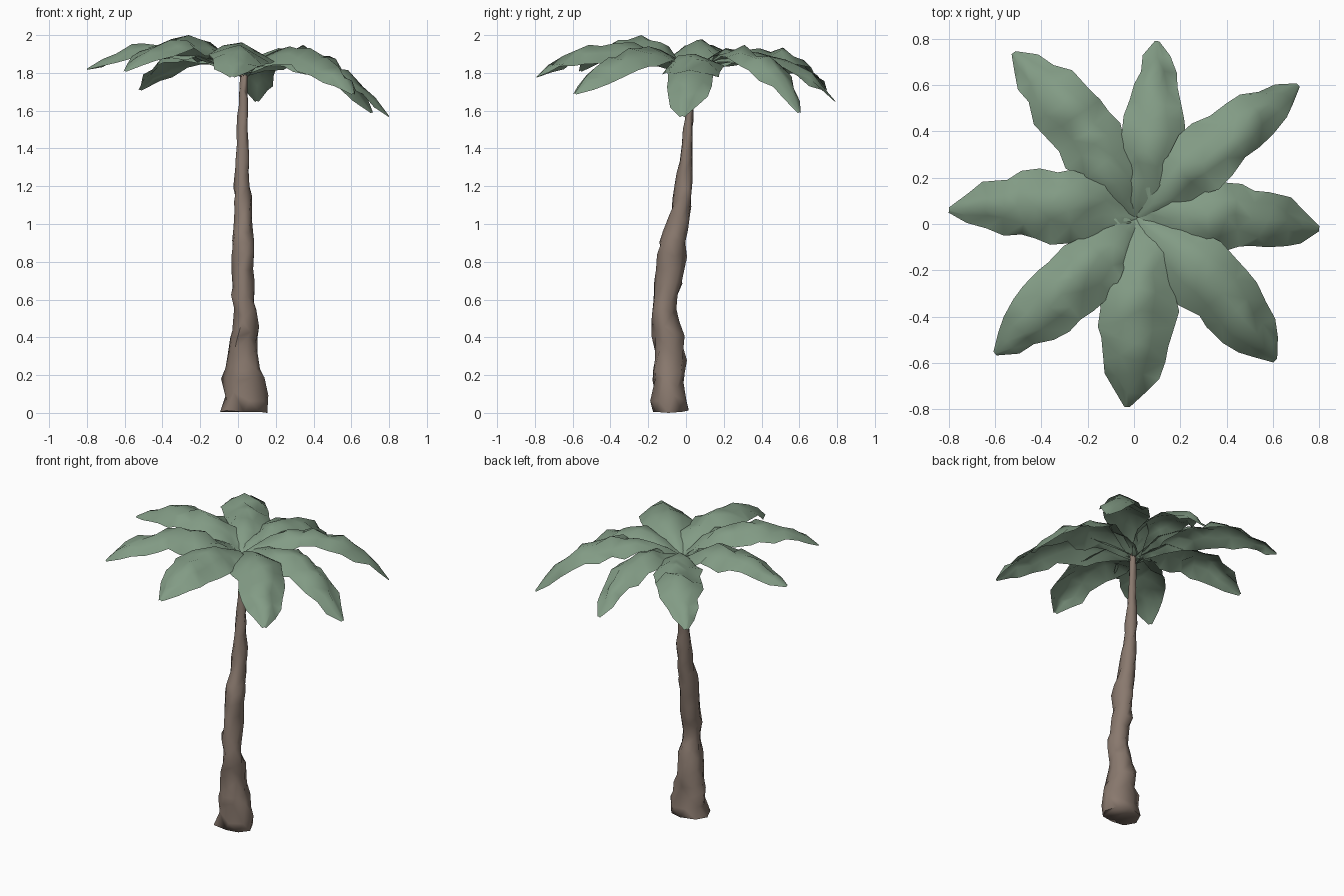
import bpy, bmesh, math, random
from mathutils import Vector

if "Cube" in bpy.data.objects:
    bpy.data.objects.remove(bpy.data.objects["Cube"])

random.seed(5)


def material(name, color):
    m = bpy.data.materials.new(name)
    m.diffuse_color = (*color, 1)
    m.use_nodes = True
    m.node_tree.nodes["Principled BSDF"].inputs["Base Color"].default_value = m.diffuse_color
    return m


bark = material("brown bark", (0.25, 0.19, 0.155))
leaf = material("leaf green", (0.225, 0.33, 0.235))


def jitter(a):
    return random.uniform(-a, a)


def lerp_table(table, t):
    # rows are (key, value, value, ...)
    for a, b in zip(table, table[1:]):
        if t <= b[0]:
            f = (t - a[0]) / (b[0] - a[0])
            return [p + (q - p) * f for p, q in zip(a[1:], b[1:])]
    return list(table[-1][1:])


def finish(bm, name, mat, angle):
    bmesh.ops.triangulate(bm, faces=bm.faces[:], quad_method='SHORT_EDGE')
    mesh = bpy.data.meshes.new(name)
    bm.to_mesh(mesh)
    bm.free()
    mesh.materials.append(mat)
    ob = bpy.data.objects.new(name, mesh)
    bpy.context.collection.objects.link(ob)
    bpy.ops.object.select_all(action='DESELECT')
    ob.select_set(True)
    bpy.context.view_layer.objects.active = ob
    bpy.ops.object.shade_smooth_by_angle(angle=math.radians(angle))


# Trunk: leaning, tapering rings (z, x min, x max, y min, y max)
outline = [(0.01, -.085, .15, -.19, .005), (.13, -.08, .145, -.18, .005),
           (.27, -.07, .115, -.18, -.005), (.42, -.038, .105, -.18, -.015),
           (.52, -.03, .095, -.175, -.055), (.66, -.03, .085, -.165, -.02),
           (.80, -.03, .085, -.15, -.005), (.96, -.03, .085, -.13, .01),
           (1.10, -.02, .072, -.075, .025), (1.26, -.018, .062, -.045, .03),
           (1.44, -.01, .053, -.022, .035), (1.60, .0, .052, .0, .038),
           (1.79, .01, .055, .01, .045)]
SIDES, RINGS = 8, 24
bm = bmesh.new()
loops = []
for i in range(RINGS + 1):
    z = 0.01 + 1.78 * i / RINGS
    x0, x1, y0, y1 = lerp_table(outline, z)
    loop = []
    for k in range(SIDES):
        a = 2 * math.pi * (k + 0.3 * i) / SIDES
        s = 1.0 + jitter(0.17)
        dz = 0 if i == 0 else jitter(0.03)
        loop.append(bm.verts.new(((x0 + x1) / 2 + (x1 - x0) / 2 * s * math.cos(a),
                                  (y0 + y1) / 2 + (y1 - y0) / 2 * s * math.sin(a),
                                  z + dz)))
    loops.append(loop)
for a, b in zip(loops, loops[1:]):
    for k in range(SIDES):
        n = (k + 1) % SIDES
        bm.faces.new((a[k], a[n], b[n], b[k]))
bm.faces.new(loops[0][::-1])
bm.faces.new(loops[-1])
for v in loops[0]:
    v.co.z = 0.01 + jitter(0.006)
loops[0][0].co.z = 0
finish(bm, "trunk", bark, 80)

# Fronds: ridged, crumpled, drooping leaves (mid point, tip, width factor)
hub = Vector((0.01, 0.03, 1.79))
fronds = {
    "east": ((.42, .035, 1.86), (.80, -.02, 1.57), .95),
    "north_east": ((.38, .35, 1.90), (.71, .60, 1.59), .82),
    "north": ((.085, .42, 1.885), (.10, .79, 1.65), .78),
    "north_west": ((-.24, .43, 1.91), (-.52, .74, 1.71), .92),
    "west": ((-.38, .08, 1.94), (-.80, .06, 1.82), .95),
    "south_west": ((-.29, -.28, 1.965), (-.60, -.56, 1.81), .90),
    "south": ((.015, -.40, 1.93), (-.03, -.79, 1.78), 1.0),
    "south_east": ((.35, -.28, 1.89), (.61, -.59, 1.69), .98),
}
half_width = [(0, .04), (.15, .11), (.35, .165), (.5, .16), (.65, .14),
              (.8, .11), (.92, .07), (1, .012)]
STEPS, COLS = 11, 5
for name, (mid, tip, width) in fronds.items():
    mid, tip = Vector(mid), Vector(tip)
    side = Vector((-(tip - hub).y, (tip - hub).x, 0)).normalized()
    bm = bmesh.new()
    rows = []
    for i in range(STEPS + 1):
        t = i / STEPS
        # smooth curve through hub, mid and tip
        p = hub * (2 * t - 1) * (t - 1) + mid * 4 * t * (1 - t) + tip * t * (2 * t - 1)
        w = lerp_table(half_width, t)[0] * width
        arch = min(0.55, 0.15 + 0.9 * t)
        row = []
        for c in range(COLS):
            u = 2 * c / (COLS - 1) - 1
            q = p + side * (u * w) - Vector((0, 0, arch * w * (abs(u) ** 1.2 - 0.35)))
            if i < STEPS:
                n = min(1, w / 0.12)
                q += Vector((jitter(.018), jitter(.018), jitter(.024))) * n
            q.z = min(q.z, 2.0)
            row.append(bm.verts.new(q))
        rows.append(row)
    for a, b in zip(rows, rows[1:]):
        for c in range(COLS - 1):
            bm.faces.new((a[c], b[c], b[c + 1], a[c + 1]))
    bmesh.ops.recalc_face_normals(bm, faces=bm.faces[:])
    if sum(f.normal.z for f in bm.faces) < 0:
        bmesh.ops.reverse_faces(bm, faces=bm.faces[:])
    finish(bm, "frond_" + name, leaf, 80)
